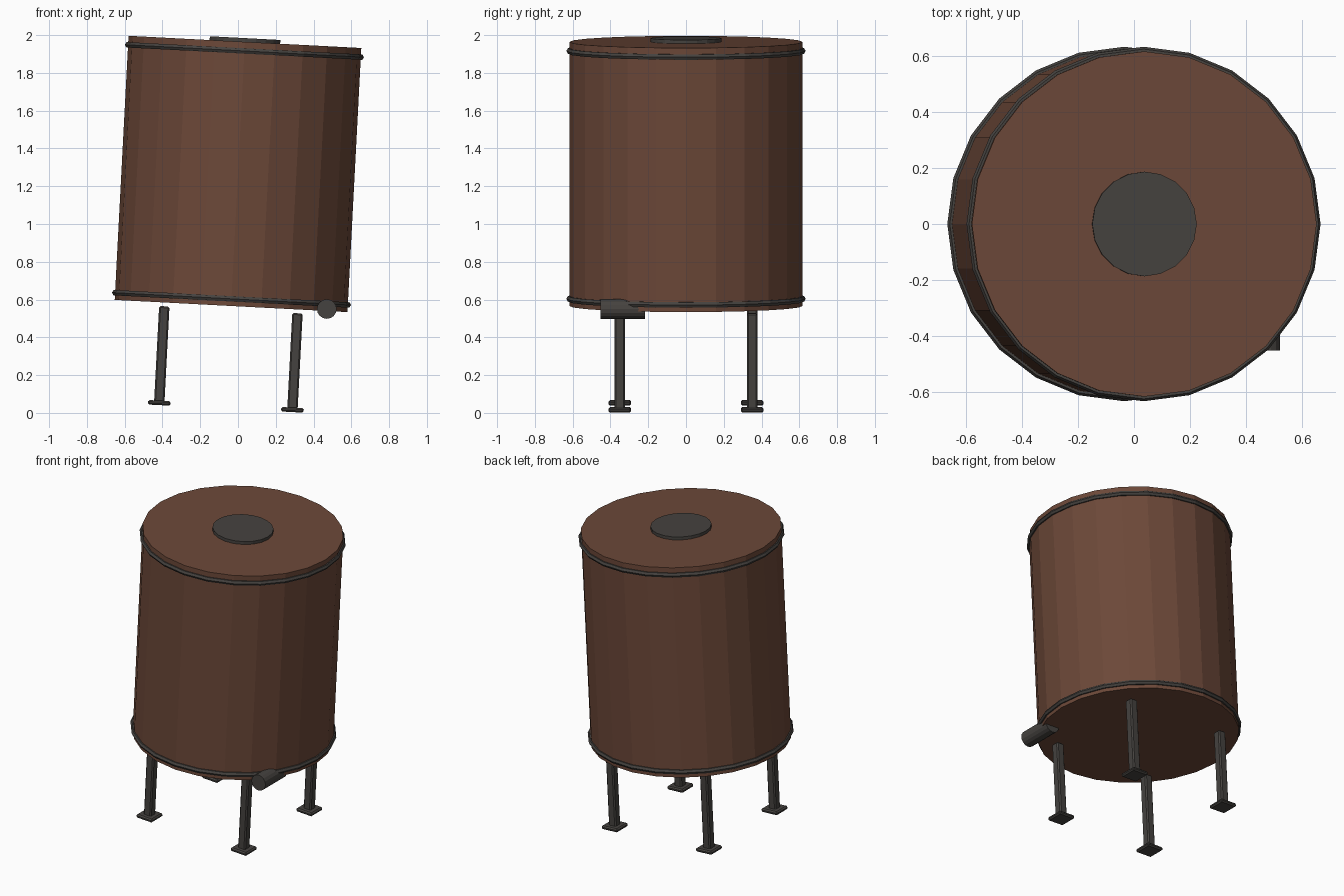
import bpy, math
from mathutils import Matrix

if "Cube" in bpy.data.objects:
    bpy.data.objects.remove(bpy.data.objects["Cube"])

# The whole tank leans 3 degrees toward +x about its centre
TILT = Matrix.Translation((0, 0, 1.265)) @ Matrix.Rotation(math.radians(3), 4, 'Y')


def material(name, rgb):
    m = bpy.data.materials.new(name)
    m.diffuse_color = (*rgb, 1)
    m.use_nodes = True
    m.node_tree.nodes["Principled BSDF"].inputs["Base Color"].default_value = m.diffuse_color
    return m


rust = material("rust brown", (0.15, 0.065, 0.04))
iron = material("dark iron", (0.06, 0.055, 0.05))


def finish(name, mat, local=None):
    o = bpy.context.object
    o.name = name
    o.data.materials.append(mat)
    if local is not None:
        o.matrix_world = TILT @ Matrix.Translation(local)
    return o


def cylinder(name, mat, r, h, sides, local):
    bpy.ops.mesh.primitive_cylinder_add(vertices=sides, radius=r, depth=h)
    return finish(name, mat, local)


def box(name, mat, size, local, bevel):
    bpy.ops.mesh.primitive_cube_add(size=1)
    o = bpy.context.object
    for v in o.data.vertices:
        v.co = [c * s for c, s in zip(v.co, size)]
    b = o.modifiers.new("bevel", 'BEVEL')
    b.width = bevel
    b.segments = 1
    return finish(name, mat, local)


# Tank body and hatch
cylinder("tank_body", rust, 0.617, 1.40, 24, (0, 0, 0))
cylinder("top_hatch", iron, 0.187, 0.04, 20, (0, 0, 0.70))

# Hoops near both ends
for name, z in (("lower_hoop", -0.662), ("upper_hoop", 0.652)):
    bpy.ops.mesh.primitive_torus_add(major_radius=0.617, minor_radius=0.0165,
                                     major_segments=24, minor_segments=6)
    finish(name, iron, (0, 0, z))

# Four legs with foot plates
for sx, xn in ((-1, "left"), (1, "right")):
    for sy, yn in ((-1, "front"), (1, "back")):
        x, y = 0.353 * sx, 0.35 * sy
        box(f"{yn}_{xn}_leg", iron, (0.055, 0.055, 0.51), (x, y, -0.975), 0.008)
        box(f"{yn}_{xn}_foot", iron, (0.12, 0.12, 0.024), (x, y, -1.232), 0.008)

# Outlet pipe, pointing to the front
bpy.ops.mesh.primitive_cylinder_add(vertices=16, radius=0.052, depth=0.235,
                                    location=(0.47, -0.335, 0.55),
                                    rotation=(math.pi / 2, 0, 0))
finish("outlet_pipe", iron)
